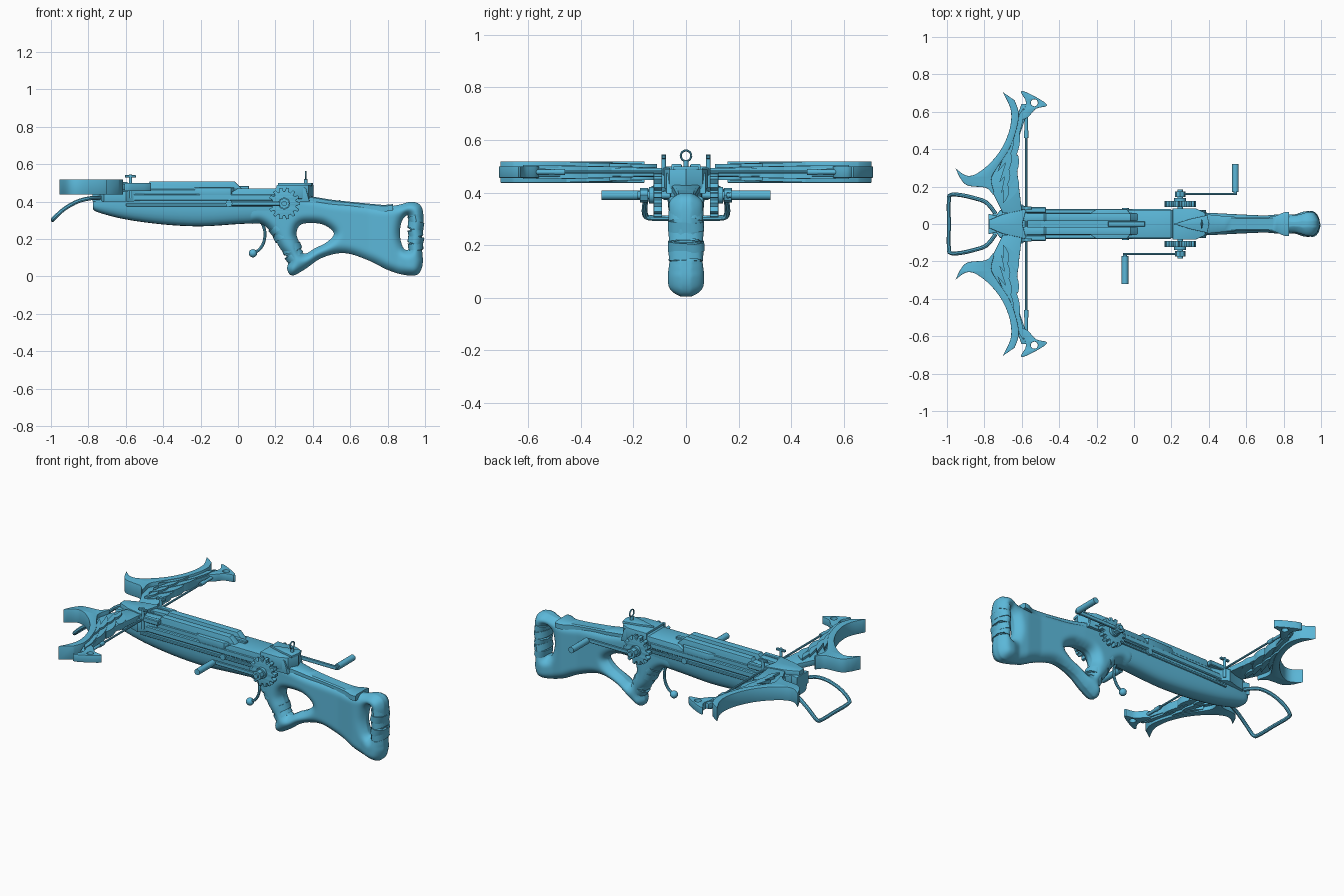
import bpy, bmesh, math
from mathutils import Vector, Matrix, kdtree

if "Cube" in bpy.data.objects:
    bpy.data.objects.remove(bpy.data.objects["Cube"])

ZC = 0.478  # mid height of the bow
BLUE = bpy.data.materials.new('blue')
BLUE.diffuse_color = (0.105, 0.475, 0.69, 1)
BLUE.use_nodes = True
BLUE.node_tree.nodes["Principled BSDF"].inputs["Base Color"].default_value = BLUE.diffuse_color


def spline(pts, n=6, closed=True):
    """Catmull-Rom curve through the points."""
    P = [Vector(p) for p in pts]
    m, out = len(P), []
    for i in range(m if closed else m - 1):
        g = (lambda k: P[k % m]) if closed else (lambda k: P[min(max(k, 0), m - 1)])
        a, b, c, d = g(i - 1), g(i), g(i + 1), g(i + 2)
        for j in range(n):
            t = j / n
            out.append(0.5 * (2 * b + (c - a) * t + (2 * a - 5 * b + 4 * c - d) * t * t
                              + (3 * b - a - 3 * c + d) * t ** 3))
    return out if closed else out + [P[-1]]


def lerp(table, x):
    for (x0, a), (x1, b) in zip(table, table[1:]):
        if x <= x1:
            return a + (b - a) * max(0, (x - x0) / (x1 - x0))
    return table[-1][1]


def add(name, bm, angle=35):
    bmesh.ops.remove_doubles(bm, verts=bm.verts, dist=1e-5)
    bmesh.ops.recalc_face_normals(bm, faces=bm.faces)
    me = bpy.data.meshes.new(name)
    bm.to_mesh(me)
    bm.free()
    me.shade_smooth()
    me.set_sharp_from_angle(angle=math.radians(angle))
    me.materials.clear()
    me.materials.append(BLUE)
    ob = bpy.data.objects.new(name, me)
    bpy.context.collection.objects.link(ob)
    return ob


def baked(ob):
    """Evaluated bmesh of an object, which is then removed."""
    bpy.context.view_layer.update()
    me = bpy.data.meshes.new_from_object(ob.evaluated_get(bpy.context.evaluated_depsgraph_get()))
    bm = bmesh.new()
    bm.from_mesh(me)
    bpy.data.objects.remove(ob)
    return bm


def curve(name, loops, dims, cyclic, **kw):
    cu = bpy.data.curves.new(name, 'CURVE')
    cu.dimensions = dims
    for k, v in kw.items():
        setattr(cu, k, v)
    for loop in loops:
        sp = cu.splines.new('POLY')
        sp.points.add(len(loop) - 1)
        for p, q in zip(sp.points, loop):
            p.co = (*q, 1) if len(q) == 3 else (*q, 0, 1)
        sp.use_cyclic_u = cyclic
    ob = bpy.data.objects.new(name, cu)
    bpy.context.collection.objects.link(ob)
    return baked(ob)


def prism(name, loops, lo, hi, axis='z', bevel=0.0):
    """Flat outline (with holes) pulled from lo to hi along z or y."""
    bm = curve(name, loops, '2D', True, fill_mode='BOTH', extrude=(hi - lo) / 2 - bevel,
               bevel_depth=bevel, bevel_resolution=1)
    M = Matrix.Translation((0, 0, (lo + hi) / 2))
    if axis == 'y':
        M = Matrix.Translation((0, (lo + hi) / 2, 0)) @ Matrix.Rotation(math.pi / 2, 4, 'X')
    bm.transform(M)
    return add(name, bm)


def tube(name, pts, r):
    return add(name, curve(name, [pts], '3D', False, bevel_depth=r, bevel_resolution=2, use_fill_caps=True))


def rod(name, a, b, r, seg=16):
    a, b = Vector(a), Vector(b)
    bm = bmesh.new()
    bmesh.ops.create_cone(bm, cap_ends=True, segments=seg, radius1=r, radius2=r, depth=(b - a).length)
    bm.transform(Matrix.Translation((a + b) / 2) @ (b - a).to_track_quat('Z', 'Y').to_matrix().to_4x4())
    return add(name, bm)


def box(name, x0, x1, y0, y1, z0, z1, bevel=0.005):
    bm = bmesh.new()
    bmesh.ops.create_cube(bm, size=1)
    bm.transform(Matrix.Translation(((x0 + x1) / 2, (y0 + y1) / 2, (z0 + z1) / 2))
                 @ Matrix.Diagonal((x1 - x0, abs(y1 - y0), z1 - z0, 1)))
    bmesh.ops.bevel(bm, geom=bm.edges[:], offset=bevel, segments=1, affect='EDGES')
    return add(name, bm)


def loft(name, rings):
    bm = bmesh.new()
    R = [[bm.verts.new(p) for p in ring] for ring in rings]
    for r, s in zip(R, R[1:]):
        for i in range(len(r)):
            j = (i + 1) % len(r)
            bm.faces.new((r[i], r[j], s[j], s[i]))
    bm.faces.new(R[0])
    bm.faces.new(R[-1])
    return add(name, bm)


def band(name, x, z, tilt, rx, ry, h):
    """Leather wrap: oval ring with soft edges."""
    bm = bmesh.new()
    bmesh.ops.create_cone(bm, cap_ends=True, segments=32, radius1=1, radius2=0.93, depth=h)
    bm.transform(Matrix.Translation((x, 0, z)) @ Matrix.Rotation(tilt, 4, 'Y') @ Matrix.Diagonal((rx, ry, 1, 1)))
    rims = [e for e in bm.edges if any(len(f.verts) > 4 for f in e.link_faces)]
    bmesh.ops.bevel(bm, geom=rims, offset=0.006, segments=2, affect='EDGES')
    add(name, bm)


# Shoulder stock: thumb hole and butt hole; thickness rounds off towards every outline
outline = spline([(.02, .40), (.12, .44), (.25, .45), (.38, .43), (.5, .405), (.65, .39), (.78, .375), (.86, .383),
                  (.93, .4), (.98, .375), (.992, .3), (.982, .18), (.988, .07), (.96, .01), (.89, .008),
                  (.8, .035), (.7, .085), (.57, .125), (.45, .1), (.36, .04), (.29, .004), (.262, .04),
                  (.27, .09), (.225, .15), (.175, .24), (.12, .282), (.05, .29)], 10)
thumb = spline([(.312, .23), (.34, .28), (.44, .282), (.5, .25), (.512, .22), (.47, .18), (.41, .15), (.36, .12), (.338, .135), (.328, .18)], 10)
butt = spline([(.885, .15), (.868, .2), (.866, .25), (.88, .305), (.912, .328), (.918, .26), (.92, .19), (.91, .14)], 10)
stock = prism('stock', [outline, thumb, butt], -.06, .06, 'y')
m = stock.modifiers.new('remesh', 'REMESH')
m.mode, m.voxel_size = 'VOXEL', .008
bm = baked(stock)
rim = [p for loop in (outline, thumb, butt) for p in loop]
tree = kdtree.KDTree(len(rim))
for i, p in enumerate(rim):
    tree.insert((p.x, p.y, 0), i)
tree.balance()
WIDTH = [(.1, .066), (.4, .06), (.55, .052), (.7, .045), (.8, .054), (.86, .05), (.91, .068), (1, .07)]
for v in bm.verts:
    d = min(1, tree.find((v.co.x, v.co.z, 0))[2] / .05)
    v.co.y *= lerp(WIDTH, v.co.x) / .06 * max(.3, math.sqrt(1 - (1 - d) ** 2))
for _ in range(4):
    bmesh.ops.smooth_vert(bm, verts=bm.verts, factor=.5, use_axis_x=True, use_axis_y=True, use_axis_z=True)
add('stock', bm, 80)

# Comb plate on top of the stock
TOPZ = [(.37, .432), (.5, .41), (.65, .394), (.78, .382), (.84, .388)]
comb = spline([(.37, .055), (.45, .045), (.6, .036), (.74, .04), (.8, .062), (.83, .064)], 4, False)
loft('comb_plate', [[(p.x, y * p.y, lerp(TOPZ, p.x) + dz) for y, dz in
                     ((-1, -.035), (-1, -.006), (-.8, 0), (.8, 0), (1, -.006), (1, -.035))] for p in comb])

# Leather wraps on grip and butt post
for i, (x, z, t) in enumerate([(.212, .262, -.75), (.24, .222, -.5), (.262, .188, -.75), (.288, .15, -.4), (.3, .112, -.7)]):
    band(f'grip_wrap_{i}', x, z, t, .052 + .003 * (i % 2), .066 - .002 * i, .042)
for i, (z, t) in enumerate([(.31, -.25), (.272, .15), (.232, -.2), (.195, .22), (.16, -.1)]):
    band(f'butt_wrap_{i}', .95, z, t, .041 + .003 * (i % 2), .068 + .003 * (i % 2), .045)

# Fore stock: boat-shaped hull under the rail
hull = spline([(-.775, .045, .358), (-.74, .055, .34), (-.6, .066, .305), (-.4, .07, .278), (-.2, .07, .268),
               (0, .07, .28), (.2, .066, .29)], 4, False)
rings = []
for p in hull:
    ring = [(p.x, -p.y, .43), (p.x, p.y, .43)]
    for k in range(15):
        c, s = math.cos(math.pi * k / 14), math.sin(math.pi * k / 14)
        ring.append((p.x, p.y * math.copysign(abs(c) ** .7, c), .39 - (.39 - p.z) * abs(s) ** .8))
    rings.append(ring)
loft('fore_stock', rings)

# Rail with bolt groove, side strips and cover plates
box('rail_floor', -.72, .05, -.06, .06, .42, .468)
for s, n in ((1, 'left'), (-1, 'right')):
    prism(f'rail_{n}', [[(-.6, .44), (-.6, .485), (-.48, .49), (-.47, .505), (-.02, .505), (.02, .465), (.02, .44)]],
          min(s * .016, s * .056), max(s * .016, s * .056), 'y', .003)
    box(f'side_strip_{n}', -.64, .2, s * .05, s * .08, .405, .44)
    box(f'lower_strip_{n}', -.6, .2, s * .06, s * .076, .375, .39, .003)
    prism(f'cover_plate_{n}', [[(x, s * y) for x, y in ((-.24, .05), (-.2, .076), (-.04, .076), (-.02, .05))]], .43, .475, 'z', .003)
    rod(f'rail_pin_{n}', (-.045, s * .06, .39), (-.045, s * .085, .39), .018)

# Receiver housing, rear block and peep sight
prism('receiver', [[(-.03, .4), (-.03, .45), (.0, .468), (.2, .468), (.22, .485), (.3, .487), (.36, .47), (.38, .4)]], -.076, .076, 'y', .003)
prism('rear_block', [[(.21, -.08), (.33, -.08), (.375, -.06), (.4, 0), (.375, .06), (.33, .08), (.21, .08)]], .415, .49, 'z', .003)
prism('rear_crest', [[(.22, 0), (.3, -.025), (.39, -.045), (.4, 0), (.39, .045), (.3, .025)]], .485, .5, 'z', .002)
box('latch', -.14, .06, -.014, .014, .465, .485, .004)
rod('sight_post', (.362, 0, .49), (.362, 0, .522), .009)
tube('sight_ring', [(.362, .02 * math.cos(a * math.pi / 12), .54 + .02 * math.sin(a * math.pi / 12)) for a in range(25)], .004)

# Winch: axle, gears, hubs and opposed cranks
GX, GZ = .247, .39
rod('winch_axle', (GX, -.185, GZ), (GX, .185, GZ), .014)
gear = []
for i in range(14):
    for k, r in ((-.3, .064), (-.17, .083), (.17, .083), (.3, .064)):
        a = (i + k) * math.tau / 14
        gear.append((GX + r * math.cos(a), GZ + r * math.sin(a)))
for s, n in ((1, 'left'), (-1, 'right')):
    prism(f'gear_{n}', [gear], s * .107 - .016, s * .107 + .016, 'y', .002)
    rod(f'gear_hub_{n}', (GX, s * .12, GZ), (GX, s * .14, GZ), .032)
    rod(f'crank_nut_{n}', (GX, s * .145, GZ), (GX, s * .175, GZ), .028, seg=8)
    hx = GX + s * .295
    box(f'crank_arm_{n}', min(GX, hx) - .008, max(GX, hx) + .008, s * .154, s * .166, GZ - .012, GZ + .012, .003)
    rod(f'crank_pin_{n}', (hx, s * .155, GZ), (hx, s * .18, GZ), .01)
    rod(f'crank_handle_{n}', (hx, s * .172, GZ), (hx, s * .322, GZ), .018)

# Trigger lever with ball end
tube('trigger', spline([(.12, 0, .3), (.142, 0, .25), (.14, 0, .19), (.115, 0, .145), (.08, 0, .125)], 5, False), .008)
bm = bmesh.new()
bmesh.ops.create_uvsphere(bm, u_segments=16, v_segments=10, radius=.022)
bm.transform(Matrix.Translation((.08, 0, .124)))
add('trigger_ball', bm, 80)

# Foot stirrup
half = [(-.74, .055, .42), (-.79, .115, .418), (-.86, .14, .40), (-.93, .155, .36), (-.98, .155, .315), (-.99, .125, .303)]
tube('stirrup', spline(half + [(-.99, 0, .303)] + [(x, -y, z) for x, y, z in half[::-1]], 5, False), .011)

# Nose block that carries the bow
nose = [(-.775, .05), (-.735, .04), (-.715, .07), (-.66, .08), (-.6, .1), (-.55, .07), (-.5, .06)]
prism('nose_block', [nose + [(x, -y) for x, y in nose[::-1]]], .40, .475, 'z', .004)
prism('nose_crest', [[(-.77, -.02), (-.7, -.05), (-.58, -.075), (-.6, 0), (-.58, .075), (-.7, .05), (-.77, .02)]], .465, .5, 'z', .003)

# Winged bow limbs, feathers, nocks and front sights
front = [(-.95, .292), (-.9, .258), (-.845, .265), (-.77, .322), (-.705, .405), (-.662, .51), (-.657, .61), (-.697, .7)]
back = [(-.64, .66), (-.618, .59), (-.632, .5), (-.67, .4), (-.735, .3), (-.765, .24), (-.75, .16), (-.79, .195), (-.89, .208), (-.93, .25)]
web = [(-.7, .06), (-.75, .16), (-.765, .24), (-.735, .3), (-.67, .4), (-.632, .5), (-.618, .59), (-.6, .64), (-.578, .64),
       (-.588, .55), (-.625, .44), (-.635, .38), (-.622, .24), (-.6, .06)]
for s, n in ((1, 'left'), (-1, 'right')):
    flip = lambda pts: [(p[0], s * p[1]) for p in pts]
    prism(f'limb_rim_{n}', [flip(spline(front, 5, False) + spline(back, 5, False))], .437, .519, 'z', .002)
    prism(f'limb_web_{n}', [flip(web)], .462, .494, 'z', .002)
    # two overlapping rows of feathers fanned along the limb
    for row, (count, hgt, wid) in enumerate([(4, .019, .021), (4, .03, .015)]):
        for i in range(count):
            t = i / (count - 1)
            a = Vector((-.7 - .03 * t, .11 + .17 * t))
            b = Vector((-.622 + .03 * t ** 3, .25 + .37 * t)) if row == 0 else Vector((-.685 + .04 * t, .22 + .24 * t))
            d = b - a
            q = Vector((d.y, -d.x)).normalized() * wid
            side = [(k / 8, math.sin(math.pi * (k / 8) ** 1.4) ** .6 if 0 < k < 8 else 0) for k in range(9)]
            bow = lambda u: q * (.6 - .6 * (2 * u - 1) ** 2)
            leaf = [a + d * u + bow(u) + q * w for u, w in side] + [a + d * u + bow(u) - q * w for u, w in side[-2:0:-1]]
            prism(f'feather_{n}_{row}_{i}', [flip(leaf)], ZC - hgt - .0025 * i, ZC + hgt + .0025 * i)
    nock = spline([(-.603, .707), (-.55, .69), (-.467, .637), (-.525, .618), (-.57, .57), (-.6, .57), (-.575, .65)], 4)
    eye = [(-.533 + .021 * math.cos(k * math.tau / 16), .648 + .021 * math.sin(k * math.tau / 16)) for k in range(16)]
    prism(f'nock_{n}', [flip(nock), flip(eye)], .456, .5, 'z', .002)
    rod(f'string_serving_{n}', (-.576, s * .46, ZC), (-.576, s * .5, ZC), .012)
    rod(f'string_sleeve_{n}', (-.576, s * .5, ZC), (-.576, s * .64, ZC), .009)
    rod(f'sight_stem_{n}', (-.575, s * .085, .42), (-.575, s * .085, .545), .009)
    box(f'sight_cap_{n}', -.605, -.545, s * .077, s * .093, .528, .542, .003)
    box(f'sight_foot_{n}', -.6, -.47, s * .06, s * .09, .465, .495, .004)

# Bow string
rod('bow_string', (-.576, -.64, ZC), (-.576, .64, ZC), .006, seg=8)
